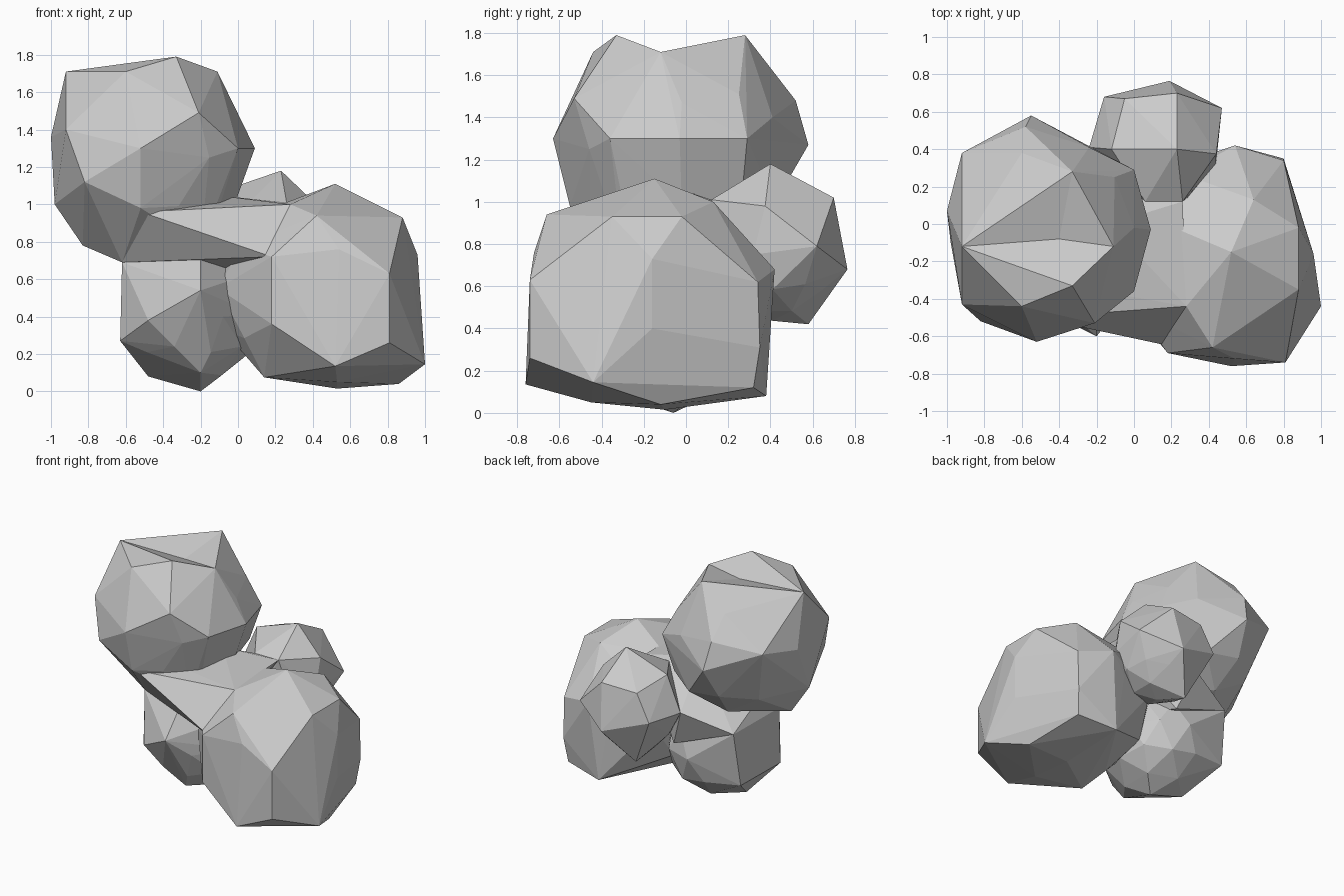
import bpy, bmesh
from mathutils import Vector


def hull(name, points, dent=None):
    """Flat-faced shell around points; dent = (corner, corner, new middle) folds one ridge in."""
    bm = bmesh.new()
    for p in points:
        bm.verts.new((p[0], p[1], max(p[2], 0.0)))
    bmesh.ops.convex_hull(bm, input=bm.verts[:])
    loose = [v for v in bm.verts if not v.link_faces]
    bmesh.ops.delete(bm, geom=loose, context='VERTS')
    if dent:
        a, b, mid = map(Vector, dent)
        for e in bm.edges[:]:
            u, w = e.verts
            if min((u.co - a).length + (w.co - b).length,
                   (u.co - b).length + (w.co - a).length) < 0.01:
                _, v = bmesh.utils.edge_split(e, u, 0.5)
                faces = v.link_faces[:]
                for f in faces:
                    far = [k for k in f.verts if k is not v and
                           not any(k in d.verts for d in v.link_edges)]
                    if far:
                        bmesh.utils.face_split(f, v, far[0])
                v.co = mid
                break
    bmesh.ops.recalc_face_normals(bm, faces=bm.faces[:])
    mesh = bpy.data.meshes.new(name)
    bm.to_mesh(mesh)
    bm.free()
    bpy.context.collection.objects.link(bpy.data.objects.new(name, mesh))


def boulder(name, centre, radii, corners, dent=None):
    """Faceted ball whose nearest corners are pulled out to the given points."""
    c, r = Vector(centre), Vector(radii)
    src = bmesh.new()
    bmesh.ops.create_icosphere(src, subdivisions=2, radius=1.0)
    free = [v.co.normalized() for v in src.verts]
    src.free()
    points = []
    for p in map(Vector, corners):
        d = p - c
        d = Vector((d.x / r.x, d.y / r.y, d.z / r.z)).normalized()
        free.remove(max(free, key=lambda u: u.dot(d)))
        points.append(p)
    points += [c + 0.95 * Vector((u.x * r.x, u.y * r.y, u.z * r.z)) for u in free]
    hull(name, points, dent)


# Upper lump, leaning to the left, with a saddle between its two peaks
boulder("upper_lump", (-0.45, -0.02, 1.25), (0.53, 0.57, 0.52), [
    (-0.33, -0.33, 1.79), (-0.33, 0.28, 1.79), (-0.60, -0.44, 1.71),
    (-0.11, -0.12, 1.71), (-0.92, -0.12, 1.71), (-0.57, -0.05, 1.70),
    (-0.92, -0.43, 1.40), (-0.21, -0.53, 1.49), (-0.52, -0.63, 1.30),
    (0.00, -0.36, 1.30), (0.09, -0.03, 1.30), (0.00, 0.29, 1.30),
    (-0.24, 0.41, 1.40), (-0.55, 0.58, 1.27), (-0.58, 0.52, 1.48),
    (-0.60, 0.38, 1.65), (-0.92, 0.38, 1.42), (-1.00, 0.07, 1.36),
    (-0.98, -0.10, 1.00), (-0.82, -0.52, 1.12), (-0.52, -0.55, 0.98),
    (-0.83, -0.10, 0.78), (-0.62, -0.25, 0.69), (-0.20, -0.30, 0.78),
], dent=((-0.33, -0.33, 1.79), (-0.33, 0.28, 1.79), (-0.40, -0.08, 1.69)))

# Large lump at the front right
boulder("front_lump", (0.40, -0.17, 0.55), (0.56, 0.57, 0.53), [
    (0.52, -0.15, 1.11), (0.64, 0.13, 1.00), (0.28, -0.44, 1.00),
    (0.88, -0.35, 0.93), (0.88, -0.02, 0.93), (0.42, -0.66, 0.94),
    (0.54, -0.72, 0.76), (0.18, -0.69, 0.72), (0.81, -0.74, 0.63),
    (0.81, -0.74, 0.26), (0.96, -0.16, 0.73), (0.96, -0.16, 0.40),
    (1.00, -0.44, 0.145), (0.52, -0.76, 0.135), (0.18, -0.69, 0.36),
    (0.14, -0.40, 0.075), (0.53, -0.45, 0.05), (0.53, -0.10, 0.015),
    (0.86, -0.12, 0.04), (0.80, 0.34, 0.62), (0.80, 0.35, 0.31),
    (0.54, 0.42, 0.68), (0.48, 0.38, 0.08), (0.78, 0.32, 0.12),
])

# Smaller lump at the back
boulder("back_lump", (0.14, 0.41, 0.75), (0.33, 0.31, 0.33), [
    (0.23, 0.40, 1.18), (0.23, 0.70, 1.02), (0.19, 0.765, 0.68),
    (0.47, 0.62, 0.79), (0.44, 0.375, 0.98), (-0.16, 0.68, 0.80),
    (-0.05, 0.67, 1.00), (0.02, 0.58, 0.42), (-0.12, 0.40, 1.06),
    (-0.24, 0.41, 0.80), (0.06, 0.12, 1.01), (0.26, 0.12, 1.01),
])

# Lower left lump that carries the upper one
boulder("lower_lump", (-0.24, -0.08, 0.41), (0.38, 0.43, 0.40), [
    (-0.62, -0.25, 0.69), (-0.63, -0.25, 0.27), (-0.62, 0.22, 0.27),
    (-0.48, -0.05, 0.08), (-0.20, -0.06, 0.00), (-0.20, -0.60, 0.54),
    (-0.48, -0.46, 0.38), (-0.20, -0.35, 0.10), (-0.20, -0.40, 0.76),
    (-0.08, -0.45, 0.40), (-0.60, 0.28, 0.68),
])

# Neck that fuses the four lumps together
hull("neck", [
    (-0.62, -0.25, 0.69), (-0.20, -0.42, 0.76), (-0.17, -0.36, 1.00),
    (0.00, -0.36, 1.00), (0.28, -0.44, 1.00), (-0.13, 0.00, 1.05),
    (0.06, 0.12, 1.01), (0.26, 0.12, 1.01), (-0.24, 0.41, 0.80),
    (-0.60, 0.28, 0.68), (-0.12, 0.32, 0.50), (-0.52, -0.50, 0.96),
    (0.18, -0.65, 0.72),
])
